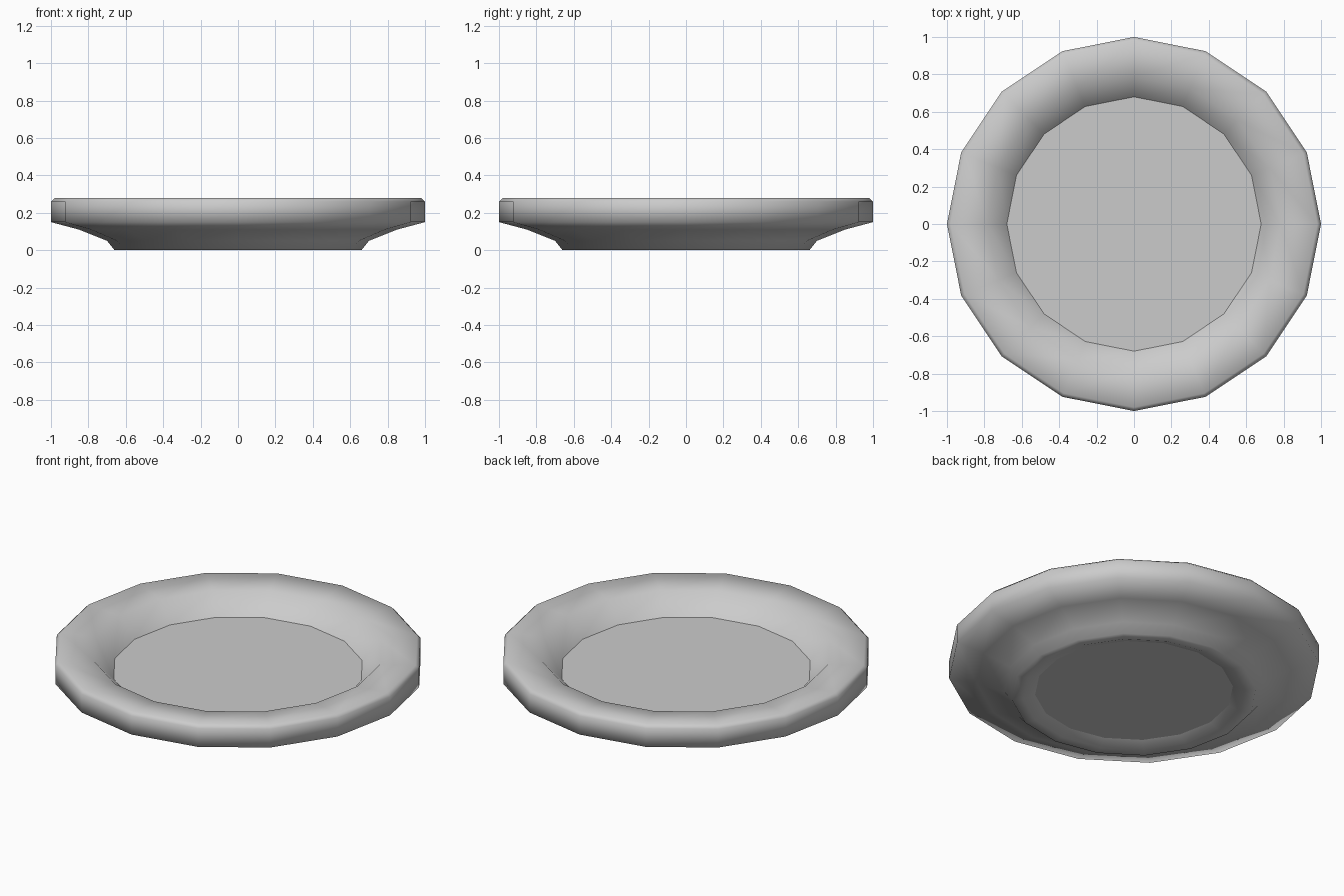
import bpy, bmesh, math

if "Cube" in bpy.data.objects:
    bpy.data.objects.remove(bpy.data.objects["Cube"])

SIDES = 16
# (radius, height) from the underside centre disc, round the rim, to the top floor
PROFILE = [(0.535, 0.025), (0.60, 0.0), (0.66, 0.0), (0.70, 0.05), (0.85, 0.11),
           (1.0, 0.15), (1.0, 0.26), (0.98, 0.28), (0.785, 0.265), (0.68, 0.153)]

bm = bmesh.new()


def ring(radius, height):
    step = 2 * math.pi / SIDES
    return [bm.verts.new((radius * math.cos(i * step), radius * math.sin(i * step), height))
            for i in range(SIDES)]


rings = [ring(r, z) for r, z in PROFILE]

# Smooth walls between neighbouring rings
for a, b in zip(rings, rings[1:]):
    for i in range(SIDES):
        j = (i + 1) % SIDES
        bm.faces.new((a[i], a[j], b[j], b[i])).smooth = True

# Flat underside and floor discs with crisp borders
for face in (bm.faces.new(rings[0][::-1]), bm.faces.new(rings[-1])):
    face.smooth = False
    for edge in face.edges:
        edge.smooth = False

bmesh.ops.recalc_face_normals(bm, faces=bm.faces[:])
mesh = bpy.data.meshes.new("plate")
bm.to_mesh(mesh)
bm.free()
plate = bpy.data.objects.new("plate", mesh)
bpy.context.collection.objects.link(plate)
